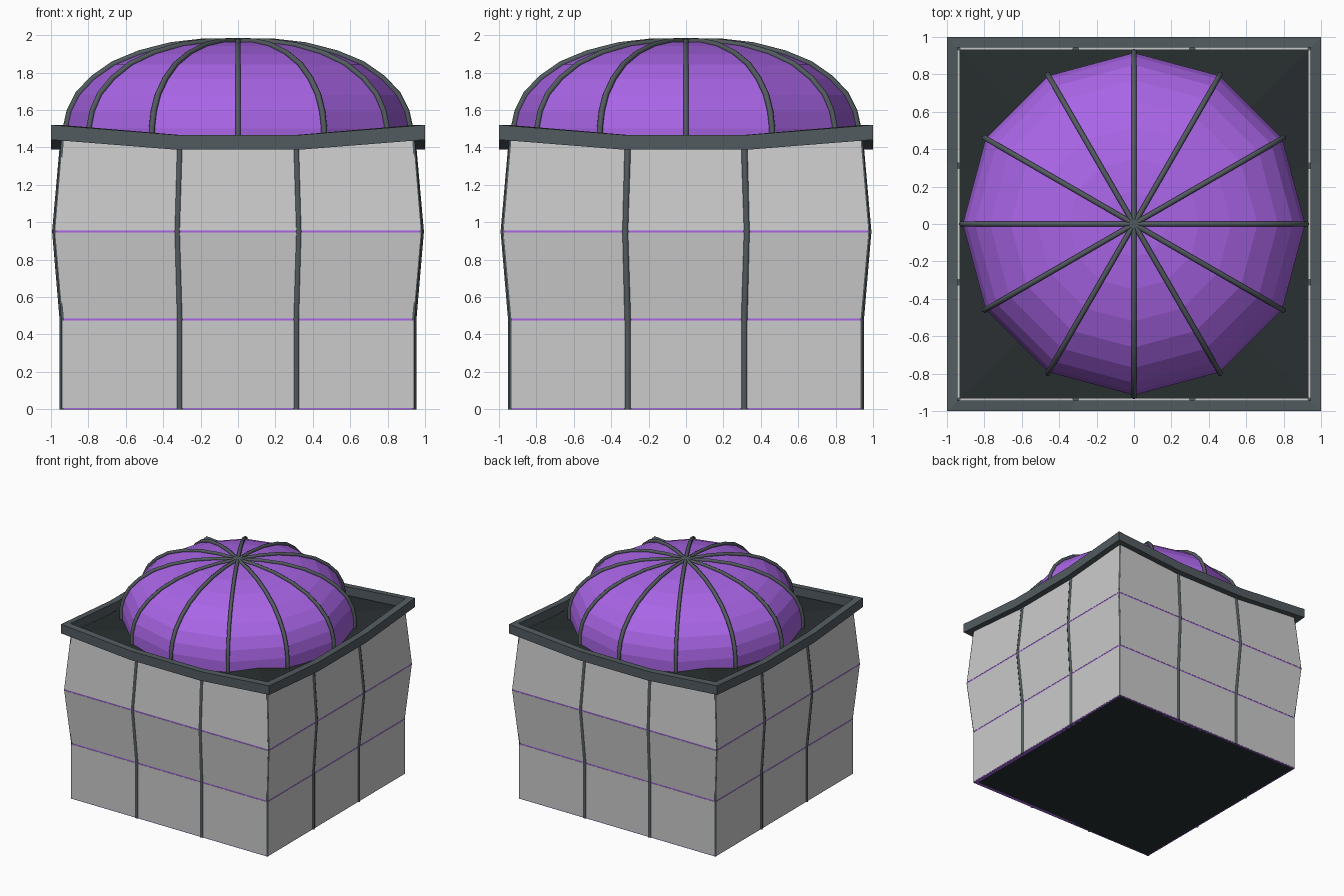
import bpy, bmesh, math
from mathutils import Vector

if "Cube" in bpy.data.objects:
    bpy.data.objects.remove(bpy.data.objects["Cube"])


def material(name, rgb):
    m = bpy.data.materials.new(name)
    m.diffuse_color = (*rgb, 1)
    m.use_nodes = True
    m.node_tree.nodes["Principled BSDF"].inputs["Base Color"].default_value = m.diffuse_color
    return m


SLATE = material("slate", (0.085, 0.105, 0.115))
DARK = material("dark", (0.022, 0.028, 0.03))
PURPLE = material("purple", (0.40, 0.13, 0.80))

# wall profile: height of each row, half width, and lift of the corners (sagging eaves)
ROWS = [(0.0, 0.945, 0), (0.48, 0.945, 0), (0.95, 0.985, 0), (1.40, 0.945, 0.045)]


def make(name, bm, mat=None):
    bmesh.ops.recalc_face_normals(bm, faces=bm.faces)
    me = bpy.data.meshes.new(name)
    bm.to_mesh(me)
    bm.free()
    ob = bpy.data.objects.new(name, me)
    bpy.context.collection.objects.link(ob)
    if mat:
        me.materials.append(mat)
    return ob


def square_loop(h, z, lift=0):
    """Twelve points round a square, with the corners raised by lift."""
    pts = []
    for s in range(4):
        for u in (-1, -1 / 3, 1 / 3):
            p = (u * h, -h)
            for _ in range(s):
                p = (-p[1], p[0])
            pts.append((*p, z + (lift if u == -1 else 0)))
    return pts


def bridge(bm, loops, close=False):
    rows = [[bm.verts.new(p) for p in l] for l in loops]
    pairs = list(zip(rows, rows[1:])) + ([(rows[-1], rows[0])] if close else [])
    for a, b in pairs:
        for i in range(len(a)):
            j = (i + 1) % len(a)
            bm.faces.new((a[i], a[j], b[j], b[i]))
    return rows


def frame(name, outer, inner, z0, z1, lift, mat):
    """Rectangular section swept round the square."""
    bm = bmesh.new()
    bridge(bm, [square_loop(h, z, lift) for h, z in
                ((outer, z0), (outer, z1), (inner, z1), (inner, z0))], True)
    return make(name, bm, mat)


def tube(name, pts, radius, mat, rot=0, res=1):
    cu = bpy.data.curves.new(name, 'CURVE')
    cu.dimensions = '3D'
    cu.bevel_depth = radius
    cu.bevel_resolution = res
    cu.use_fill_caps = True
    sp = cu.splines.new('POLY')
    sp.points.add(len(pts) - 1)
    for q, p in zip(sp.points, pts):
        q.co = (*p, 1)
    cu.materials.append(mat)
    ob = bpy.data.objects.new(name, cu)
    ob.rotation_euler.z = rot
    bpy.context.collection.objects.link(ob)
    return ob


# dark core with floor and sagging roof
bm = bmesh.new()
rows = bridge(bm, [square_loop(h - 0.012, z, l) for z, h, l in ROWS])
bm.faces.new(rows[0])
centre = bm.verts.new((0, 0, ROWS[-1][0]))
for i in range(12):
    bm.faces.new((rows[-1][i], rows[-1][(i + 1) % 12], centre))
make("core", bm, DARK)

# grey wall panels, three by three on each side, with narrow gaps
bm = bmesh.new()
loops = [[Vector(p) for p in square_loop(h, z, l)] for z, h, l in ROWS]
for r in range(3):
    for i in range(12):
        j = (i + 1) % 12
        a, b, c, d = loops[r][i], loops[r][j], loops[r + 1][j], loops[r + 1][i]
        gap = 0.006
        side, up = (b - a).normalized() * 0.008, (d - a).normalized()
        lo, hi = Vector((0, 0, gap)), Vector((0, 0, -gap))
        front = [a + side + lo, b - side + lo, c - side + hi, d + side + hi]
        inward = Vector((-side.y, side.x, 0)).normalized() * 0.015
        f = [bm.verts.new(p) for p in front]
        k = [bm.verts.new(p + inward) for p in front]
        bm.faces.new(f)
        for n in range(4):
            bm.faces.new((f[n], k[n], k[(n + 1) % 4], f[(n + 1) % 4]))
make("wall_panels", bm)

# purple seams between the rows
for n, (z, h, l) in enumerate(ROWS[:3]):
    frame(f"seam_{n}", h - 0.002, h - 0.03, max(z - 0.007, 0), z + 0.007, 0, PURPLE)

# posts bending with the walls: corners slim, intermediate ones thicker
for i in range(12):
    corner = i % 3 == 0
    pts = []
    for z, h, l in ROWS:
        inset = 0.009 if corner else 0.010
        pts.append(square_loop(h - inset, z, l)[i])
    tube("corner_post" if corner else "wall_post", pts, 0.010 if corner else 0.019, SLATE)

# eaves rim
frame("eaves_rim", 1.0, 0.945, 1.388, 1.467, 0.053, SLATE)

# twelve-sided dome
PROFILE = [(0.915, 1.39), (0.915, 1.50), (0.895, 1.59), (0.85, 1.68), (0.77, 1.765),
           (0.66, 1.842), (0.52, 1.90), (0.35, 1.943), (0.175, 1.963)]
bm = bmesh.new()
rows = bridge(bm, [[(r * math.cos(k * math.pi / 6), r * math.sin(k * math.pi / 6), z)
                    for k in range(12)] for r, z in PROFILE])
top = bm.verts.new((0, 0, 1.966))
for k in range(12):
    bm.faces.new((rows[-1][k], rows[-1][(k + 1) % 12], top))
make("dome", bm, PURPLE)

# dome ribs
rib = [(r + 0.006, 0, z + 0.004) for r, z in PROFILE] + [(0, 0, 1.968)]
for k in range(12):
    tube(f"dome_rib_{k}", rib, 0.016, SLATE, k * math.pi / 6)
